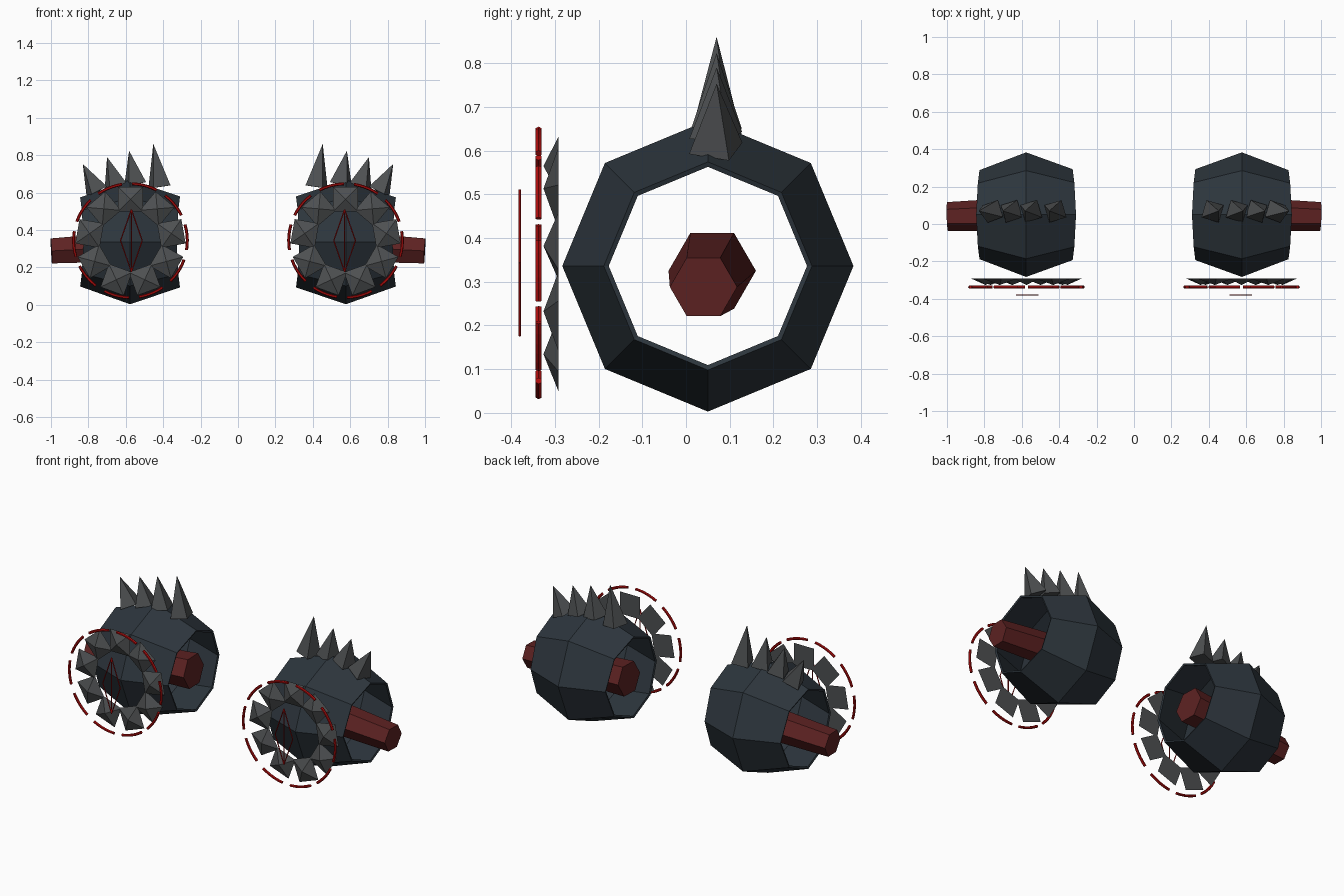
import bpy, bmesh, math
from mathutils import Vector, Matrix

if "Cube" in bpy.data.objects:
    bpy.data.objects.remove(bpy.data.objects["Cube"])


def material(name, rgb):
    m = bpy.data.materials.new(name)
    m.diffuse_color = (*rgb, 1)
    m.use_nodes = True
    m.node_tree.nodes["Principled BSDF"].inputs["Base Color"].default_value = m.diffuse_color
    return m


SLATE = material("dark slate", (0.026, 0.036, 0.046))
MAROON = material("dark maroon", (0.11, 0.016, 0.016))
STEEL = material("grey steel", (0.075, 0.08, 0.083))
RED = material("bright red", (0.42, 0.004, 0.004))

CX, CZ = 0.575, 0.343  # centre of the right hand front rings


def finish(name, bm, mat):
    """Turn a bmesh into an object mirrored to the other hand."""
    bmesh.ops.recalc_face_normals(bm, faces=bm.faces[:])
    me = bpy.data.meshes.new(name)
    bm.to_mesh(me)
    bm.free()
    me.materials.append(mat)
    ob = bpy.data.objects.new(name, me)
    bpy.context.collection.objects.link(ob)
    ob.modifiers.new("other hand", 'MIRROR').use_axis[0] = True
    return ob


def cone(bm, a, b, r1, r2, sides, spin=0.0):
    """Cone or prism running from point a to point b."""
    a, b = Vector(a), Vector(b)
    d = b - a
    rot = d.to_track_quat('Z', 'Y').to_matrix().to_4x4()
    bmesh.ops.create_cone(
        bm, cap_ends=True, segments=sides, radius1=r1, radius2=r2, depth=d.length,
        matrix=Matrix.Translation((a + b) / 2) @ rot @ Matrix.Rotation(spin, 4, 'Z'))


def on_ring(r, deg, y):
    t = math.radians(deg)
    return Vector((CX + r * math.cos(t), y, CZ + r * math.sin(t)))


# Fist shell: open eight-sided barrel lying along x
bm = bmesh.new()
rings = []
for side, r in ((-1, 0.243), (0, 0.333), (1, 0.238)):
    ring = []
    for i in range(8):
        t = i * math.pi / 4
        half = 0.267 - 0.018 * math.cos(t) ** 2
        ring.append(bm.verts.new((0.577 + side * half,
                                  0.05 + r * math.cos(t), 0.336 + r * math.sin(t))))
    rings.append(ring)
for p, q in zip(rings, rings[1:]):
    for i in range(8):
        j = (i + 1) % 8
        bm.faces.new((p[i], p[j], q[j], q[i]))
shell = finish("fist_shell", bm, SLATE)
solid = shell.modifiers.new("wall", 'SOLIDIFY')
solid.thickness, solid.offset = 0.012, -1

# Thumb: tapered six-sided bar through the shell
bm = bmesh.new()
cone(bm, (0.335, 0.06, 0.325), (0.998, 0.04, 0.288), 0.1, 0.077, 6, math.radians(30))
finish("thumb", bm, MAROON)

# Row of spikes along the top
bm = bmesh.new()
for bx, bz, ax, az in ((0.42, 0.63, 0.453, 0.86), (0.55, 0.645, 0.582, 0.823),
                       (0.655, 0.635, 0.70, 0.79), (0.755, 0.605, 0.83, 0.753)):
    cone(bm, (bx, 0.068, bz), (ax, 0.07, az), 0.068, 0, 4, math.radians(25))
finish("top_spikes", bm, STEEL)

# Ring of nine square studs pointing forward
bm = bmesh.new()
for k in range(9):
    deg = 90 + 40 * k
    c = on_ring(0.222, deg, -0.292)
    t = math.radians(deg)
    u = Vector((math.cos(t), 0, math.sin(t)))
    v = Vector((-math.sin(t), 0, math.cos(t)))
    base = [bm.verts.new(c + 0.066 * (i * u + j * v))
            for i, j in ((-1, -1), (1, -1), (1, 1), (-1, 1))]
    tip = bm.verts.new(c + Vector((0, -0.034, 0)))
    bm.faces.new(base)
    for i in range(4):
        bm.faces.new((base[i], base[(i + 1) % 4], tip))
finish("knuckle_studs", bm, STEEL)

# Dashed ring: short curved bars
bm = bmesh.new()
for k in range(10):
    prev = None
    for s in range(6):
        deg = -3.5 + 36 * k + 26 * (s / 5 - 0.5)
        loop = []
        for i in range(6):
            w = i * math.pi / 3
            loop.append(bm.verts.new(on_ring(0.304 + 0.008 * math.cos(w), deg,
                                             -0.337 + 0.008 * math.sin(w))))
        if prev:
            for i in range(6):
                bm.faces.new((prev[i], prev[(i + 1) % 6], loop[(i + 1) % 6], loop[i]))
        if s in (0, 5):
            bm.faces.new(loop)
        prev = loop
finish("dashed_ring", bm, RED)

# Diamond sight: thin wire outline with a centre line
bm = bmesh.new()
top, bottom = (0.57, -0.38, 0.51), (0.57, -0.38, 0.176)
left, right = (0.512, -0.38, CZ), (0.628, -0.38, CZ)
for a, b in ((top, right), (right, bottom), (bottom, left), (left, top), (top, bottom)):
    cone(bm, a, b, 0.0032, 0.0032, 6)
finish("diamond_sight", bm, RED)
